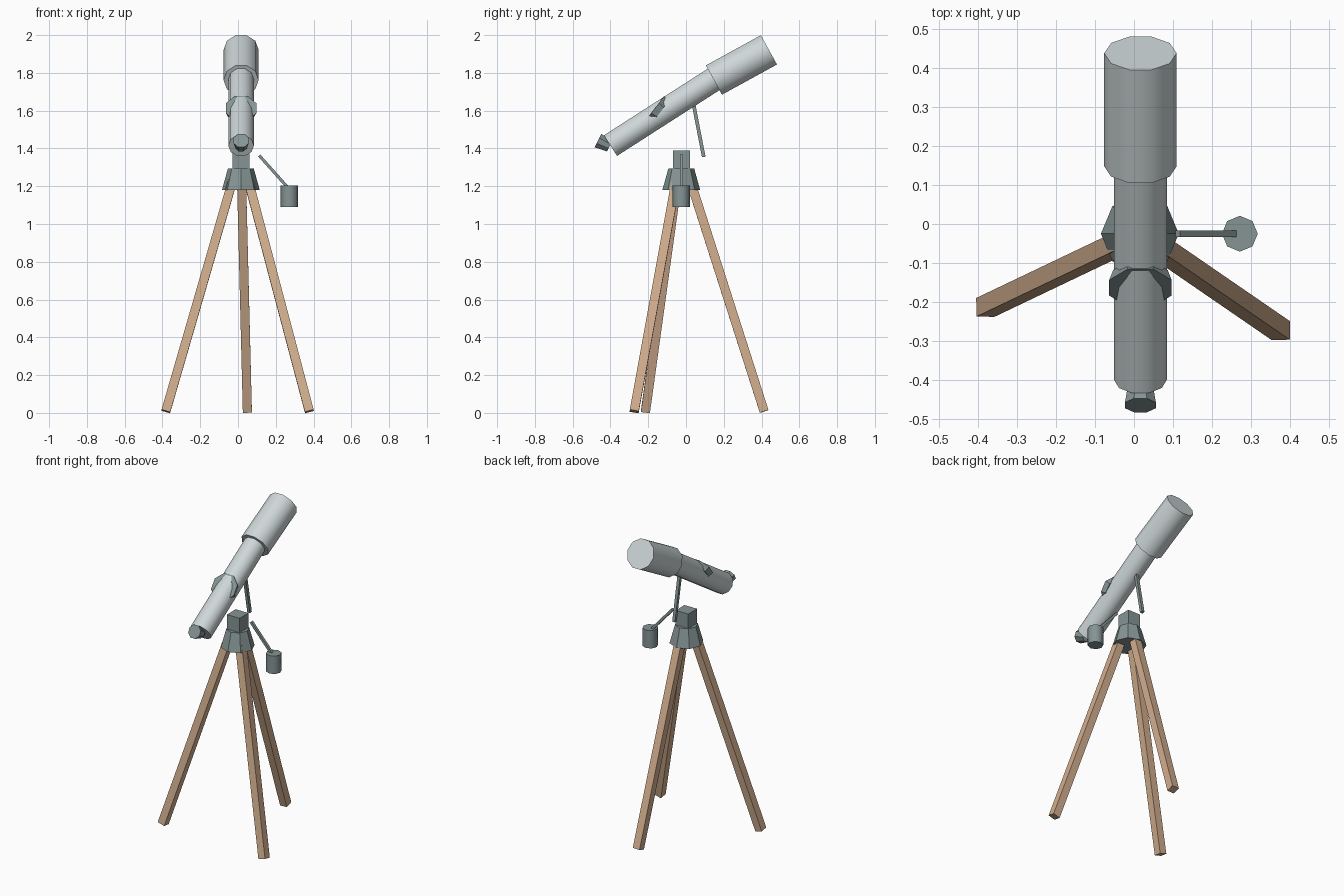
import bpy, bmesh, math
from mathutils import Vector

if "Cube" in bpy.data.objects:
    bpy.data.objects.remove(bpy.data.objects["Cube"])

CX, CY = 0.015, -0.025          # centre of the mount in plan


def material(name, rgb):
    m = bpy.data.materials.new(name)
    m.diffuse_color = (*rgb, 1)
    m.use_nodes = True
    m.node_tree.nodes["Principled BSDF"].inputs["Base Color"].default_value = m.diffuse_color
    return m


tube_grey = material("pale_grey", (0.62, 0.68, 0.69))
mount_grey = material("slate_grey", (0.24, 0.30, 0.30))
wood = material("tan_wood", (0.64, 0.42, 0.27))


def prism(name, a, b, r1, r2, sides, mat, phase=0.0, smooth=False):
    """Closed frustum from a to b; phase is the angle of its first corner in degrees."""
    a, b = Vector(a), Vector(b)
    rot = Vector((0, 0, 1)).rotation_difference(b - a)
    bm = bmesh.new()
    rings = []
    for centre, r in ((a, r1), (b, r2)):
        ring = []
        for i in range(sides):
            t = math.radians(phase) + 2 * math.pi * i / sides
            ring.append(bm.verts.new(centre + rot @ Vector((r * math.cos(t), r * math.sin(t), 0))))
        rings.append(ring)
    lo, hi = rings
    for i in range(sides):
        j = (i + 1) % sides
        bm.faces.new((lo[i], lo[j], hi[j], hi[i]))
    bm.faces.new(lo[::-1])
    bm.faces.new(hi)
    mesh = bpy.data.meshes.new(name)
    bm.to_mesh(mesh)
    bm.free()
    mesh.materials.append(mat)
    ob = bpy.data.objects.new(name, mesh)
    bpy.context.collection.objects.link(ob)
    if smooth:
        bpy.ops.object.select_all(action='DESELECT')
        ob.select_set(True)
        bpy.context.view_layer.objects.active = ob
        bpy.ops.object.shade_smooth_by_angle(angle=math.radians(50))
    return ob


def bar(name, a, b, width, mat):
    """Square bar of the given width."""
    r = width / math.sqrt(2)
    return prism(name, a, b, r, r, 4, mat, 45)


# Optical tube and wider front hood
prism("main_tube", (0.0165, -0.40, 1.415), (0.0165, 0.35, 1.896), 0.068, 0.068, 10, tube_grey, 0, True)
prism("front_hood", (0.0165, 0.148, 1.762), (0.0165, 0.439, 1.922), 0.093, 0.093, 10, tube_grey, 0, True)

# Flared eyepiece and collar around the tube
prism("eyepiece", (0.0165, -0.405, 1.411), (0.0165, -0.466, 1.442), 0.032, 0.043, 8, mount_grey, 22.5)
prism("tube_collar", (0.0165, -0.136, 1.592), (0.0165, -0.164, 1.613), 0.076, 0.087, 8, mount_grey, 22.5)

# Steering rod under the tube
bar("steering_rod", (0.0165, 0.035, 1.66), (0.0165, 0.094, 1.355), 0.019, mount_grey)

# Tripod head and mount block
prism("tripod_head", (CX, CY, 1.18), (CX, CY, 1.295), 0.10, 0.068, 8, mount_grey)
bar("mount_block", (CX, CY, 1.29), (CX, CY, 1.388), 0.09, mount_grey)

# Counterweight on its arm
bar("counterweight_arm", (0.112, CY, 1.363), (0.262, CY, 1.195), 0.016, mount_grey)
prism("counterweight", (0.272, CY, 1.09), (0.272, CY, 1.205), 0.046, 0.046, 8, mount_grey, 0, True)

# Three splayed wooden legs
for i in range(3):
    t = math.radians(85.5 + 120 * i)
    c, s = math.cos(t), math.sin(t)
    bar(f"leg_{i + 1}", (CX + 0.44 * c, CY + 0.44 * s, 0.008),
        (CX + 0.043 * c, CY + 0.043 * s, 1.245), 0.048, wood)
